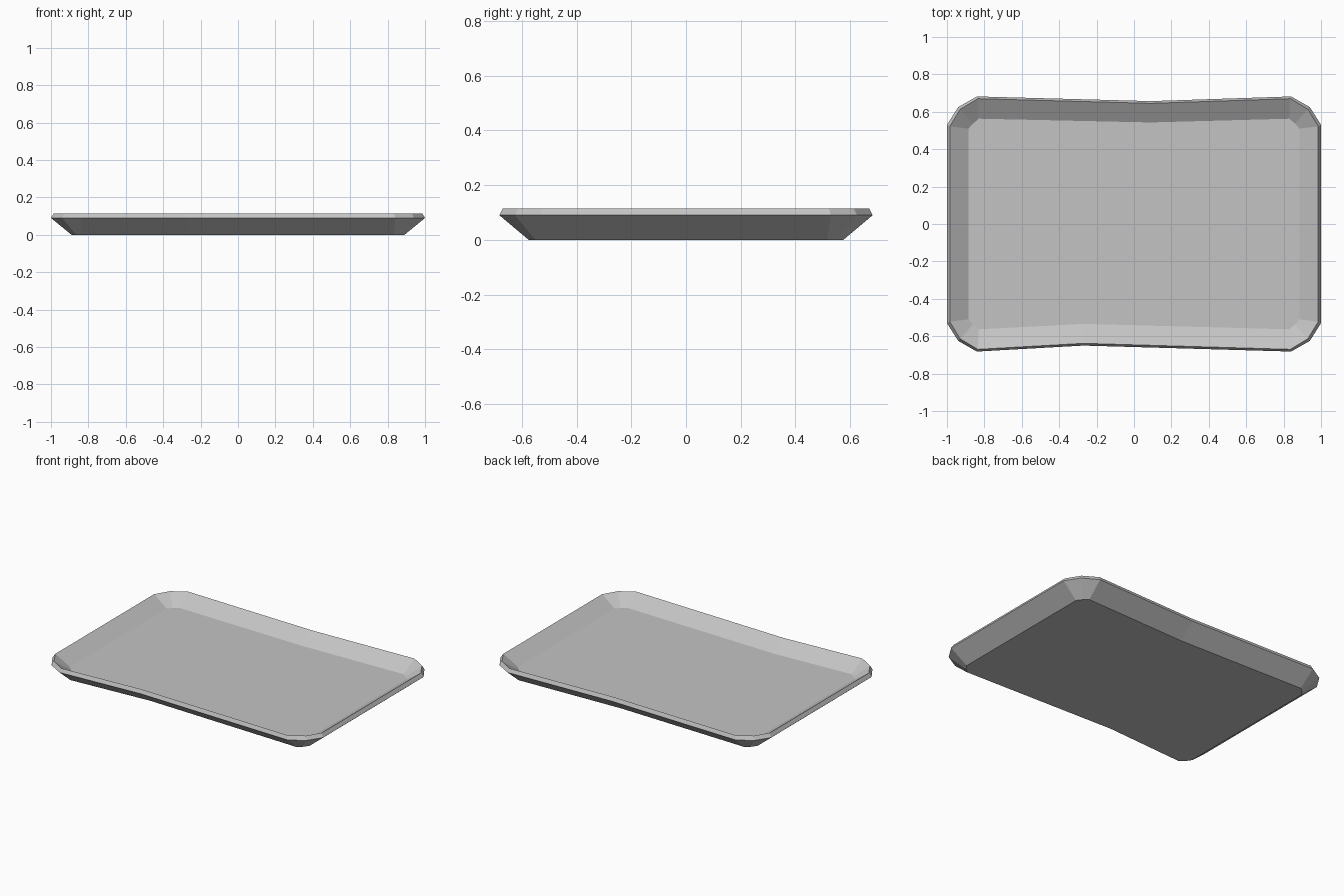
import bpy
import bmesh

default = bpy.data.objects.get("Cube")
if default:
    bpy.data.objects.remove(default, do_unlink=True)

# One plain grey for the whole tray
grey = bpy.data.materials.new("plain_grey")
grey.use_nodes = True
colour = (0.55, 0.55, 0.55, 1)
grey.diffuse_color = colour
grey.node_tree.nodes["Principled BSDF"].inputs["Base Color"].default_value = colour


def outline(z, side, middle, end, dip_back, dip_front):
    """Rounded rectangle with a shallow off-centre dip in each long side."""
    corner = [side, middle, end]
    points = [(x, y) for x, y in corner]
    points.append((0.09, dip_back))
    points += [(-x, y) for x, y in reversed(corner)]
    points += [(-x, -y) for x, y in corner]
    points.append((-0.27, -dip_front))
    points += [(x, -y) for x, y in reversed(corner)]
    return [(x, y, z) for x, y in points]


# Underside, outer rim, lip and inner floor
sections = [
    outline(0, (0.89, 0.515), (0.865, 0.55), (0.835, 0.575), 0.55, 0.54),
    outline(0.09, (1.0, 0.53), (0.94, 0.625), (0.84, 0.682), 0.657, 0.65),
    outline(0.115, (0.985, 0.522), (0.93, 0.613), (0.835, 0.67), 0.645, 0.638),
    outline(0.05, (0.885, 0.51), (0.86, 0.537), (0.83, 0.563), 0.543, 0.534),
]

bm = bmesh.new()
rings = [[bm.verts.new(p) for p in section] for section in sections]
count = len(rings[0])
for lower, upper in zip(rings, rings[1:]):
    for i in range(count):
        j = (i + 1) % count
        bm.faces.new((lower[i], lower[j], upper[j], upper[i]))
bm.faces.new(list(reversed(rings[0])))
bm.faces.new(rings[-1])
bmesh.ops.recalc_face_normals(bm, faces=bm.faces)

mesh = bpy.data.meshes.new("tray")
bm.to_mesh(mesh)
bm.free()
mesh.materials.append(grey)
tray = bpy.data.objects.new("tray", mesh)
bpy.context.collection.objects.link(tray)
